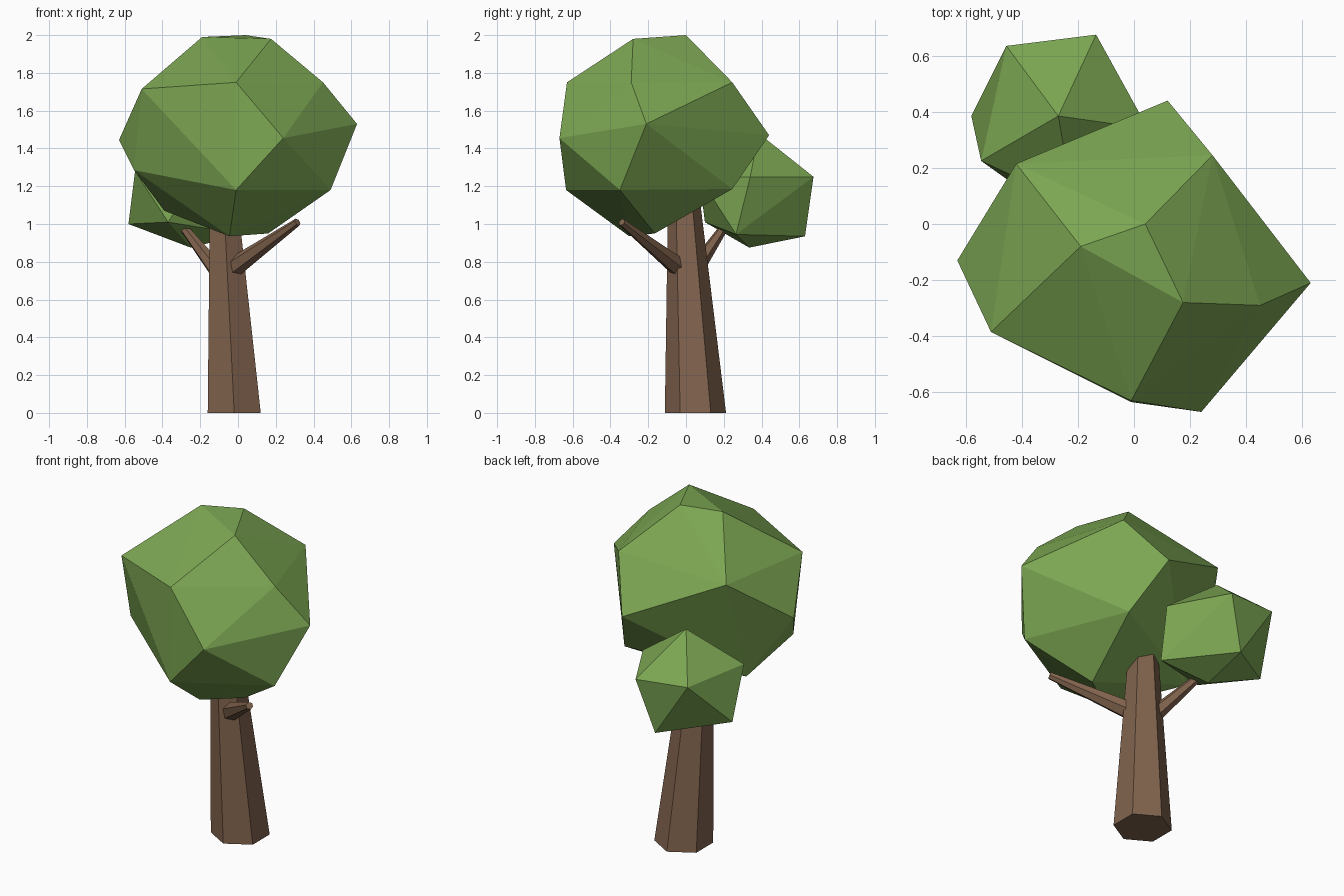
import bpy, bmesh, math
from mathutils import Vector

if "Cube" in bpy.data.objects:
    bpy.data.objects.remove(bpy.data.objects["Cube"])


def material(name, color):
    m = bpy.data.materials.new(name)
    m.diffuse_color = (*color, 1)
    m.use_nodes = True
    m.node_tree.nodes["Principled BSDF"].inputs["Base Color"].default_value = m.diffuse_color
    return m


bark = material("bark", (0.22, 0.125, 0.075))
leaf = material("leaf", (0.20, 0.38, 0.085))


def add_object(name, bm, mat):
    bmesh.ops.recalc_face_normals(bm, faces=bm.faces)
    mesh = bpy.data.meshes.new(name)
    bm.to_mesh(mesh)
    bm.free()
    mesh.materials.append(mat)
    bpy.context.collection.objects.link(bpy.data.objects.new(name, mesh))


def foliage(name, points):
    """Faceted leaf clump: convex hull of a few corner points."""
    bm = bmesh.new()
    for p in points:
        bm.verts.new(p)
    res = bmesh.ops.convex_hull(bm, input=bm.verts)
    loose = [g for g in res["geom_interior"] if isinstance(g, bmesh.types.BMVert)]
    bmesh.ops.delete(bm, geom=loose, context='VERTS')
    add_object(name, bm, leaf)


def limb(name, start, end, r0, r1, flat=False):
    """Tapered six-sided limb; flat keeps both ends level."""
    a, b = Vector(start), Vector(end)
    q = Vector((0, 0, 1)).rotation_difference(b - a)
    bm = bmesh.new()
    rings = []
    for c, r in ((a, r0), (b, r1)):
        ring = []
        for i in range(6):
            t = math.radians(60 * i + 30)
            v = Vector((math.cos(t) * r, math.sin(t) * r, 0))
            ring.append(bm.verts.new(c + (v if flat else q @ v)))
        rings.append(ring)
    for i in range(6):
        j = (i + 1) % 6
        bm.faces.new((rings[0][i], rings[0][j], rings[1][j], rings[1][i]))
    bm.faces.new(rings[0][::-1])
    bm.faces.new(rings[1])
    add_object(name, bm, bark)


# Trunk and the two branches
limb("trunk", (-0.02, 0.05, 0), (-0.077, -0.012, 1.15), 0.162, 0.083, flat=True)
limb("right_branch", (-0.03, -0.03, 0.765), (0.315, -0.34, 1.01), 0.055, 0.021)
limb("left_branch", (-0.07, 0.01, 0.70), (-0.31, 0.22, 1.01), 0.05, 0.021)

# Large crown: top, upper, middle, lower and bottom corners
foliage("main_crown", [
    (0.04, 0.0, 2.0), (-0.19, -0.08, 1.99), (0.175, -0.28, 1.98),
    (0.45, -0.29, 1.75), (0.28, 0.245, 1.75), (-0.01, -0.63, 1.75),
    (-0.51, -0.385, 1.715), (-0.42, 0.215, 1.72),
    (0.63, -0.21, 1.53), (0.12, 0.44, 1.47), (0.24, -0.67, 1.455),
    (-0.63, -0.13, 1.445), (-0.55, -0.24, 1.285),
    (0.49, -0.35, 1.18), (-0.01, -0.635, 1.18), (0.24, 0.245, 1.185),
    (-0.39, -0.02, 1.07), (-0.045, -0.30, 0.935), (0.16, -0.165, 0.95)])

# Small crown at the back left
foliage("small_crown", [
    (-0.27, 0.385, 1.48),
    (-0.135, 0.675, 1.25), (0.05, 0.34, 1.25), (-0.215, 0.07, 1.25),
    (-0.545, 0.225, 1.28), (-0.455, 0.635, 1.27),
    (-0.58, 0.385, 1.0), (-0.235, 0.63, 0.935), (0.03, 0.265, 0.945),
    (-0.37, 0.10, 1.01), (-0.25, 0.335, 0.875)])
